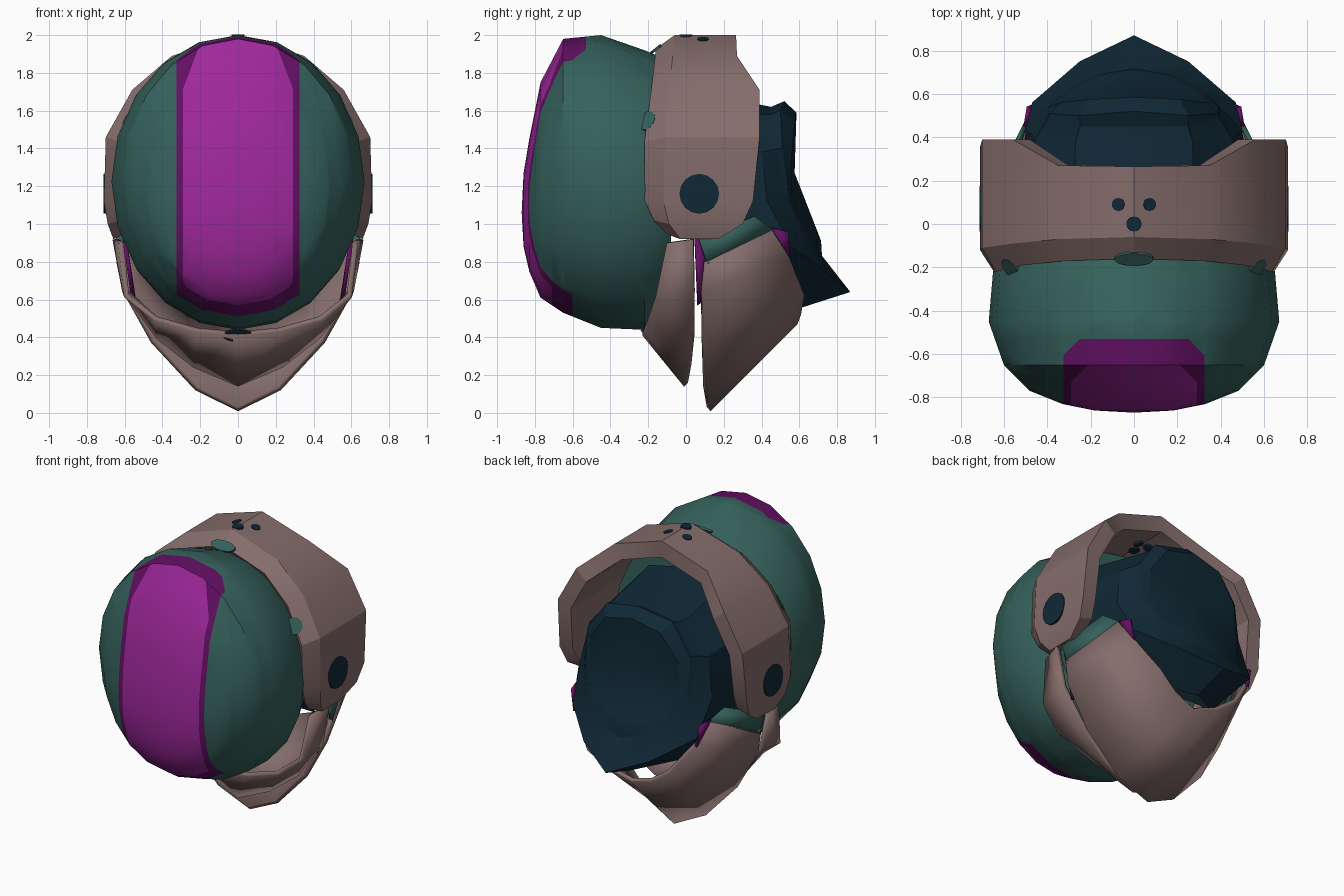
import bpy, bmesh, math
from mathutils import Vector

if "Cube" in bpy.data.objects:
    bpy.data.objects.remove(bpy.data.objects["Cube"])


def material(name, rgb):
    m = bpy.data.materials.new(name)
    m.diffuse_color = (*rgb, 1)
    m.use_nodes = True
    m.node_tree.nodes["Principled BSDF"].inputs["Base Color"].default_value = m.diffuse_color
    return m


GREEN = material("deep green", (0.036, 0.120, 0.106))
BROWN = material("dusty brown", (0.235, 0.155, 0.148))
NAVY = material("dark navy", (0.005, 0.021, 0.036))
MAGENTA = material("magenta", (0.345, 0.021, 0.330))
PLUM = material("dark magenta", (0.125, 0.005, 0.125))


def finish(name, bm, mats, angle=30, thick=0):
    bmesh.ops.recalc_face_normals(bm, faces=bm.faces)
    me = bpy.data.meshes.new(name)
    bm.to_mesh(me)
    bm.free()
    for m in mats:
        me.materials.append(m)
    me.shade_smooth()
    me.set_sharp_from_angle(angle=math.radians(angle))
    ob = bpy.data.objects.new(name, me)
    bpy.context.collection.objects.link(ob)
    if thick:
        s = ob.modifiers.new("thickness", "SOLIDIFY")
        s.thickness, s.offset = thick, 0
    return ob


def mirrored(half):
    return half + [(-x, y, z) for x, y, z in reversed(half) if x > 1e-5]


def loft(rings, closed=True, caps=(False, False)):
    bm = bmesh.new()
    rows = [[bm.verts.new(p) for p in r] for r in rings]
    n = len(rows[0])
    for a, b in zip(rows, rows[1:]):
        for i in range(n if closed else n - 1):
            j = (i + 1) % n
            bm.faces.new((a[i], a[j], b[j], b[i]))
    for cap, row in zip(caps, (rows[0], rows[-1])):
        if cap:
            bm.faces.new(row)
    return bm


def fan(bm, row, point):
    c = bm.verts.new(point)
    for i in range(len(row)):
        bm.faces.new((row[i], row[(i + 1) % len(row)], c))


def disc(name, loc, normal, radius, depth, mat, squash=1):
    bm = bmesh.new()
    bmesh.ops.create_cone(bm, cap_ends=True, segments=16, radius1=radius,
                          radius2=radius, depth=depth)
    bmesh.ops.scale(bm, vec=(1, squash, 1), verts=bm.verts)
    ob = finish(name, bm, [mat])
    ob.location = loc
    ob.rotation_euler = Vector(normal).to_track_quat('Z', 'Y').to_euler()


def plate(name, pts, mat, thick=0.02):
    bm = bmesh.new()
    bm.faces.new([bm.verts.new(p) for p in pts])
    finish(name, bm, [mat], thick=thick)


# Domed front shell: elliptical rings (y, half width, top z, bottom z)
stations = [(-0.08, 0.59, 1.86, 0.58), (-0.22, 0.65, 1.92, 0.44),
            (-0.45, 0.67, 2.0, 0.45), (-0.65, 0.60, 1.98, 0.53),
            (-0.77, 0.48, 1.75, 0.61), (-0.83, 0.33, 1.45, 0.75),
            (-0.86, 0.18, 1.27, 0.88)]
N = 20
rings = [[(w * math.sin(2 * math.pi * i / N), y,
           (t + b) / 2 + (t - b) / 2 * math.cos(2 * math.pi * i / N))
          for i in range(N)] for y, w, t, b in stations]
bm = loft(rings, caps=(True, False))
bm.verts.ensure_lookup_table()
fan(bm, bm.verts[-N:], (0, -0.87, 1.06))

# Cut the outlines of the centre stripe, then colour by position
cuts = [((s * x, 0, 0), (1, 0, 0)) for x in (0.29, 0.325) for s in (-1, 1)]
cuts += [((0, y, 0), (0, 1, 0)) for y in (-0.53, -0.60, -0.65, -0.71)]
cuts += [((0, c, 0), (s, 1, 0)) for c in (-0.28, -0.44) for s in (-1, 1)]
for co, no in cuts:
    bmesh.ops.bisect_plane(bm, geom=bm.verts[:] + bm.edges[:] + bm.faces[:],
                           dist=1e-5, plane_co=co, plane_no=no)
for f in bm.faces:
    c = f.calc_center_median()
    x, up = abs(c.x), c.z > 1.2
    if x < 0.29 and c.y < (-0.65 if up else -0.71) and x + c.y < -0.44:
        f.material_index = 1
    elif x < 0.325 and c.y < (-0.53 if up else -0.60) and x + c.y < -0.28:
        f.material_index = 2
finish("front_shell", bm, [GREEN, MAGENTA, PLUM], 35)

# Arched head band: (x, z, front rim y, bevel y, back y) from side to top
arch = [(0.66, 0.92, -0.10, -0.03, 0.17), (0.69, 1.0, -0.17, -0.09, 0.30),
        (0.71, 1.12, -0.22, -0.12, 0.355), (0.70, 1.46, -0.22, -0.11, 0.39),
        (0.56, 1.71, -0.19, -0.09, 0.39), (0.35, 1.89, -0.17, -0.07, 0.27),
        (0.0, 2.0, -0.16, -0.06, 0.265)]


def section(x, z, rim, bevel, back):
    def at(k, y):
        return (x * k, y, 1.2 + (z - 1.2) * k)
    return [at(0.91, rim), at(1, bevel), at(1, back), at(0.86, back),
            at(0.85, rim + 0.03)]


full = arch + [(-a[0], *a[1:]) for a in reversed(arch[:-1])]
finish("head_band", loft([section(*a) for a in full], caps=(True, True)),
       [BROWN], 25)

# Ear holes, band studs and green marks
for s in (-1, 1):
    disc("ear_disc", (s * 0.65, 0.07, 1.16), (s, 0, 0), 0.105, 0.126, NAVY)
    disc("band_stud", (s * 0.055, 0.09, 1.92), (s * 0.3, 0, 1), 0.03, 0.13, NAVY)
    disc("side_mark", (s * 0.567, -0.205, 1.545), (s * 0.66, -0.57, 0.45),
         0.055, 0.014, GREEN)
disc("band_stud_front", (0, 0, 1.935), (0, 0, 1), 0.035, 0.136, NAVY)
disc("top_mark", (0, -0.16, 1.925), (0, -0.62, 0.78), 0.09, 0.014, GREEN, 0.4)
disc("chin_mark", (0, -0.21, 0.41), (0, -0.78, -0.62), 0.08, 0.014, NAVY, 0.5)

# Front chin strap and rear jaw guard
strap_front = [(0.62, -0.10, 0.90), (0.59, -0.16, 0.62), (0.44, -0.20, 0.50),
               (0.22, -0.22, 0.44), (0, -0.22, 0.42)]
strap_back = [(0.65, 0.04, 0.92), (0.60, 0.045, 0.65), (0.42, 0.04, 0.40),
              (0.23, 0.02, 0.25), (0, 0.0, 0.15)]
finish("chin_strap", loft([mirrored(strap_front), mirrored(strap_back)], False),
       [BROWN], 30, 0.03)
jaw_front = [(0.63, 0.10, 0.80), (0.60, 0.085, 0.65), (0.45, 0.09, 0.38),
             (0.22, 0.10, 0.13), (0, 0.12, 0.02)]
jaw_back = [(0.50, 0.45, 0.97), (0.45, 0.54, 0.83), (0.30, 0.62, 0.63),
            (0.16, 0.60, 0.53), (0, 0.58, 0.48)]
finish("jaw_guard", loft([mirrored(jaw_front), mirrored(jaw_back)], False),
       [BROWN], 35, 0.03)

# Coloured cheek pieces between the band and the jaw guard
for s in (-1, 1):
    plate("cheek_strip", [(s * 0.64, 0.07, 0.92), (s * 0.63, 0.11, 0.79),
                          (s * 0.50, 0.46, 0.97), (s * 0.55, 0.36, 1.04)], GREEN)
    plate("cheek_tab", [(s * 0.50, 0.45, 0.98), (s * 0.46, 0.55, 0.82),
                        (s * 0.485, 0.54, 0.96)], PLUM)
    plate("gap_strip", [(s * 0.60, 0.045, 0.92), (s * 0.60, 0.10, 0.92),
                        (s * 0.55, 0.10, 0.60), (s * 0.55, 0.06, 0.57)], PLUM)

# Dark back of the mask: concentric half outlines, top to bottom
inner = [(0, 0.0, 1.72), (0.28, 0.0, 1.66), (0.48, 0.0, 1.42),
         (0.53, 0.05, 1.12), (0.50, 0.14, 0.84), (0.28, 0.42, 0.64),
         (0, 0.62, 0.56)]
edge = [(0, 0.40, 1.63), (0.27, 0.38, 1.58), (0.45, 0.40, 1.38),
        (0.50, 0.43, 1.12), (0.47, 0.56, 0.88), (0.25, 0.75, 0.74),
        (0, 0.87, 0.64)]
rim = [(0, 0.45, 1.62), (0.25, 0.45, 1.58), (0.40, 0.48, 1.40),
       (0.41, 0.52, 1.15), (0.33, 0.61, 0.95), (0.18, 0.69, 0.87),
       (0, 0.72, 0.83)]
lip_back = [(0, 0.52, 1.65), (0.25, 0.50, 1.60), (0.39, 0.51, 1.40),
            (0.39, 0.54, 1.15), (0.30, 0.62, 0.97), (0.16, 0.69, 0.92),
            (0, 0.715, 0.91)]
lip = [(0, 0.585, 1.59), (0.21, 0.575, 1.54), (0.34, 0.56, 1.36),
       (0.34, 0.56, 1.15), (0.26, 0.61, 1.01), (0.13, 0.67, 0.96),
       (0, 0.70, 0.95)]
rings = [mirrored(r[:-1]) for r in (inner, edge, rim, lip_back, lip)]
# insert the bottom centre point into each mirrored ring
rings = [r[:6] + [h[-1]] + r[6:] for r, h in
         zip(rings, (inner, edge, rim, lip_back, lip))]
bm = loft(rings, caps=(True, False))
bm.verts.ensure_lookup_table()
fan(bm, bm.verts[-len(rings[0]):], (0, 0.575, 1.27))
finish("back_mask", bm, [NAVY], 25)
